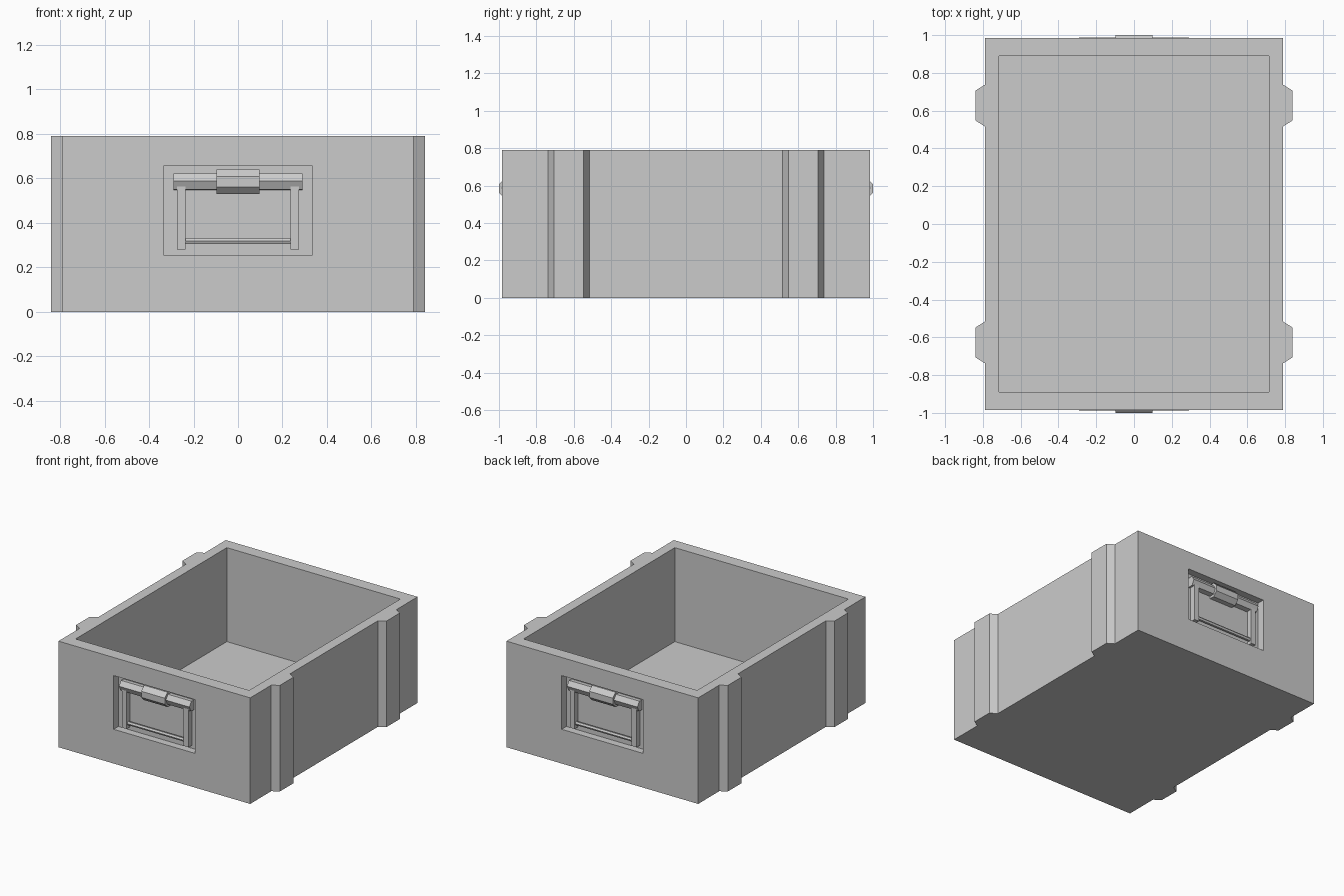
import bpy, bmesh, math
from mathutils import Matrix

if "Cube" in bpy.data.objects:
    bpy.data.objects.remove(bpy.data.objects["Cube"])


def finish(name, bm):
    bmesh.ops.recalc_face_normals(bm, faces=bm.faces)
    me = bpy.data.meshes.new(name)
    bm.to_mesh(me)
    bm.free()
    ob = bpy.data.objects.new(name, me)
    bpy.context.collection.objects.link(ob)
    return ob


def box(name, lo, hi):
    bm = bmesh.new()
    bmesh.ops.create_cube(bm, size=1)
    for v in bm.verts:
        v.co = [(a + b) / 2 + c * (b - a) for a, b, c in zip(lo, hi, v.co)]
    return finish(name, bm)


def rod(name, half, r, sides, y, z, turn):
    """Prism along x with the given number of sides; turn rotates its section."""
    bm = bmesh.new()
    ring = [bm.verts.new((-half,
                          y - r * math.cos(turn + math.tau * i / sides),
                          z + r * math.sin(turn + math.tau * i / sides)))
            for i in range(sides)]
    face = bm.faces.new(ring)
    ext = bmesh.ops.extrude_face_region(bm, geom=[face])["geom"]
    bmesh.ops.translate(bm, vec=(2 * half, 0, 0),
                        verts=[g for g in ext if isinstance(g, bmesh.types.BMVert)])
    return finish(name, bm)


def cut(target, cutter):
    mod = target.modifiers.new("cut", 'BOOLEAN')
    mod.operation = 'DIFFERENCE'
    mod.solver = 'EXACT'
    mod.object = cutter
    bpy.context.view_layer.objects.active = target
    bpy.ops.object.modifier_apply(modifier=mod.name)
    bpy.data.objects.remove(cutter)


# Drawer body: outline with tapered side ribs, extruded upwards
W, D, H = 0.79, 0.985, 0.79
side = [(W, -D)]
for c in (-0.627, 0.627):
    side += [(W, c - 0.11), (0.84, c - 0.079), (0.84, c + 0.079), (W, c + 0.11)]
side += [(W, D)]
outline = side + [(-x, -y) for x, y in side]
bm = bmesh.new()
base = bm.faces.new([bm.verts.new((x, y, 0)) for x, y in outline])
ext = bmesh.ops.extrude_face_region(bm, geom=[base])["geom"]
bmesh.ops.translate(bm, vec=(0, 0, H),
                    verts=[g for g in ext if isinstance(g, bmesh.types.BMVert)])
body = finish("crate_body", bm)

# Open interior and handle recesses
cut(body, box("cavity", (-0.715, -0.89, 0.09), (0.715, 0.89, 1.0)))
cut(body, box("recess_front", (-0.335, -1.1, 0.255), (0.335, -0.93, 0.655)))
cut(body, box("recess_back", (-0.335, 0.93, 0.255), (0.335, 1.1, 0.655)))

# Front handle: grip, sleeve, arms and lower hinge rod
R = 0.055 / math.cos(math.pi / 8)
parts = [
    rod("handle_grip", 0.29, 0.042, 6, -0.945, 0.585, 0.08),
    rod("handle_sleeve", 0.097, R, 8, -0.945, 0.585, math.pi / 8),
    box("handle_arm_left", (-0.275, -0.975, 0.28), (-0.235, -0.935, 0.58)),
    box("handle_arm_right", (0.235, -0.975, 0.28), (0.275, -0.935, 0.58)),
    rod("handle_hinge_rod", 0.24, 0.014, 6, -0.955, 0.317, 0.1),
]

# Matching handle on the back
for ob in parts:
    twin = ob.copy()
    twin.data = ob.data.copy()
    twin.data.transform(Matrix.Rotation(math.pi, 4, 'Z'))
    twin.name = "back_" + ob.name
    bpy.context.collection.objects.link(twin)
    ob.name = "front_" + ob.name
